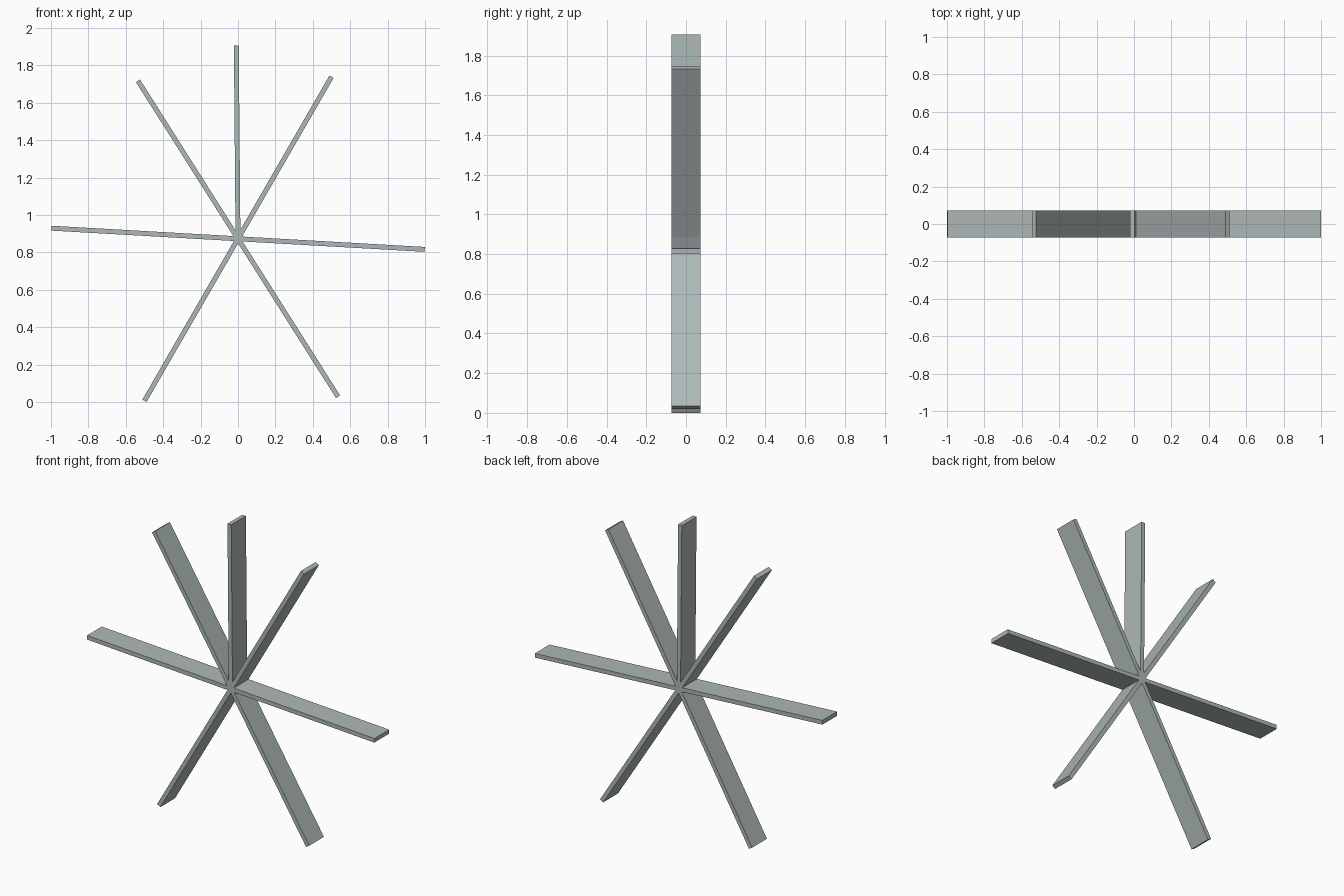
import bpy, bmesh, math
from mathutils import Matrix

if "Cube" in bpy.data.objects:
    bpy.data.objects.remove(bpy.data.objects["Cube"])

HUB_Z = 0.8725      # height of the crossing point
THICK = 0.026
DEPTH = 0.146

mat = bpy.data.materials.new("pale grey green")
mat.diffuse_color = (0.42, 0.485, 0.475, 1)
mat.use_nodes = True
mat.node_tree.nodes["Principled BSDF"].inputs["Base Color"].default_value = mat.diffuse_color


def slat(name, angle, start, end):
    """Flat board through the hub, running from start to end along its angle."""
    bm = bmesh.new()
    bmesh.ops.create_cube(bm, size=1)
    bm.transform(Matrix.Translation((0, 0, HUB_Z))
                 @ Matrix.Rotation(-math.radians(angle), 4, 'Y')
                 @ Matrix.Translation(((start + end) / 2, 0, 0))
                 @ Matrix.Diagonal((end - start, DEPTH, THICK, 1)))
    mesh = bpy.data.meshes.new(name)
    bm.to_mesh(mesh)
    bm.free()
    mesh.materials.append(mat)
    obj = bpy.data.objects.new(name, mesh)
    bpy.context.collection.objects.link(obj)
    return obj


# three full-length crossing slats
slat("level_slat", -3.25, -1.0, 1.0)
slat("rising_slat", 60.0, -1.0, 1.0)
slat("falling_slat", -57.65, -1.0, 1.0)

# single upright spoke from the hub
slat("upright_spoke", 90.5, 0.0, 1.0325)
